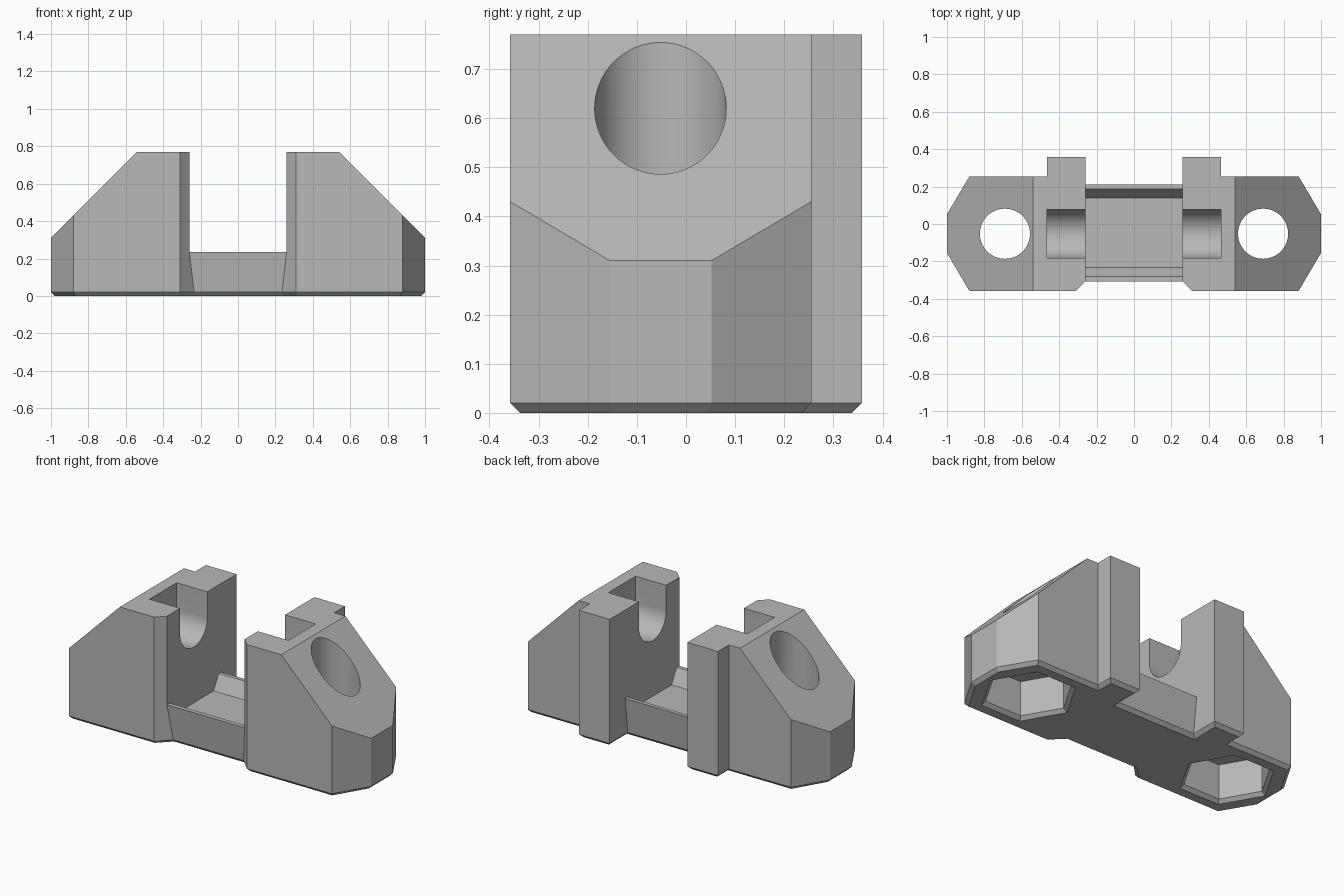
import bpy, bmesh, math
from mathutils import Vector

default = bpy.data.objects.get("Cube")
if default:
    bpy.data.objects.remove(default, do_unlink=True)

gray = bpy.data.materials.new("plain_gray")
gray.use_nodes = True
color = (0.48, 0.48, 0.48, 1)
gray.diffuse_color = color
gray.node_tree.nodes["Principled BSDF"].inputs["Base Color"].default_value = color


def loft(name, rings):
    """Closed solid through rings of equal point count."""
    bm = bmesh.new()
    loops = [[bm.verts.new(p) for p in ring] for ring in rings]
    n = len(loops[0])
    for low, high in zip(loops, loops[1:]):
        for i in range(n):
            j = (i + 1) % n
            bm.faces.new((low[i], low[j], high[j], high[i]))
    bm.faces.new(loops[0][::-1])
    bm.faces.new(loops[-1])
    bmesh.ops.recalc_face_normals(bm, faces=bm.faces)
    mesh = bpy.data.meshes.new(name)
    bm.to_mesh(mesh)
    bm.free()
    mesh.materials.append(gray)
    obj = bpy.data.objects.new(name, mesh)
    bpy.context.collection.objects.link(obj)
    return obj


def at_height(outline, z):
    return [(x, y, z) for x, y in outline]


def inset(outline, d):
    """Move every edge of a counter-clockwise outline inwards by d."""
    result = []
    n = len(outline)
    for i in range(n):
        a, b, c = (Vector(outline[k % n]) for k in (i - 1, i, i + 1))
        e, f = (b - a).normalized(), (c - b).normalized()
        n1, n2 = Vector((-e.y, e.x)), Vector((-f.y, f.x))
        result.append(tuple(b + (n1 + n2) * d / (1 + n1.dot(n2))))
    return result


def polygon(cx, cy, r, sides):
    return [(cx + r * math.cos(math.tau * i / sides),
             cy + r * math.sin(math.tau * i / sides)) for i in range(sides)]


def plan(draft):
    """Outline of the whole bracket; draft pulls in the bridge walls."""
    half = [(0.26 - draft, -0.308 + draft), (0.31, -0.358), (0.88, -0.358),
            (1, -0.155), (1, 0.052), (0.88, 0.255), (0.465, 0.255),
            (0.465, 0.358), (0.26, 0.358), (0.26, 0.21 - draft)]
    return half + [(-x, y) for x, y in reversed(half)]


HEIGHT, RIM, LIP = 0.77, 0.02, 0.235
MID_Y, BOLT_X = -0.052, 0.69

# Bracket body with bevelled foot
foot, upper = plan(0.025), plan(0)
bracket = loft("bracket_body", [at_height(inset(foot, RIM), 0), at_height(foot, RIM),
                                at_height(upper, LIP), at_height(upper, HEIGHT)])

# Channel between the towers, with a shallow trough in the bridge
trough = [(-0.6, LIP), (-0.282, LIP), (-0.233, 0.148), (0.138, 0.148),
          (0.187, LIP), (0.6, LIP), (0.6, 1), (-0.6, 1)]
cutters = [loft("channel_cutter", [[(x, y, z) for y, z in trough] for x in (-0.26, 0.26)])]

# Open-topped round-bottomed saddle
arc = [(MID_Y + 0.13 * math.cos(math.pi * (1 + i / 32)),
        0.615 + 0.13 * math.sin(math.pi * (1 + i / 32))) for i in range(33)]
saddle = arc + [(arc[-1][0], 1), (arc[0][0], 1)]
slope = [(0.31, 1), (1.2, 0.11), (1.2, 1)]

for s in (-1, 1):
    # Sloped shoulder
    cutters.append(loft("slope_cutter", [[(s * x, y, z) for x, z in slope] for y in (-1, 1)]))
    cutters.append(loft("saddle_cutter", [[(s * x, y, z) for y, z in saddle]
                                          for x in (0.2, 0.465)]))
    # Bolt hole and bevelled hexagonal nut pocket
    cutters.append(loft("bolt_cutter", [at_height(polygon(s * BOLT_X, MID_Y, 0.134, 64), z)
                                        for z in (-0.1, 1)]))
    cutters.append(loft("nut_cutter", [at_height(polygon(s * BOLT_X, MID_Y, r, 6), z)
                                       for r, z in ((0.289, -RIM), (0.243, RIM), (0.243, 0.23))]))

bpy.ops.object.select_all(action="DESELECT")
bpy.context.view_layer.objects.active = bracket
bracket.select_set(True)
for cutter in cutters:
    cutter.hide_render = True
    mod = bracket.modifiers.new(cutter.name, "BOOLEAN")
    mod.operation = "DIFFERENCE"
    mod.solver = "EXACT"
    mod.object = cutter
    bpy.ops.object.modifier_apply(modifier=mod.name)
    bpy.data.objects.remove(cutter, do_unlink=True)

bpy.ops.object.shade_smooth_by_angle(angle=math.radians(20))
